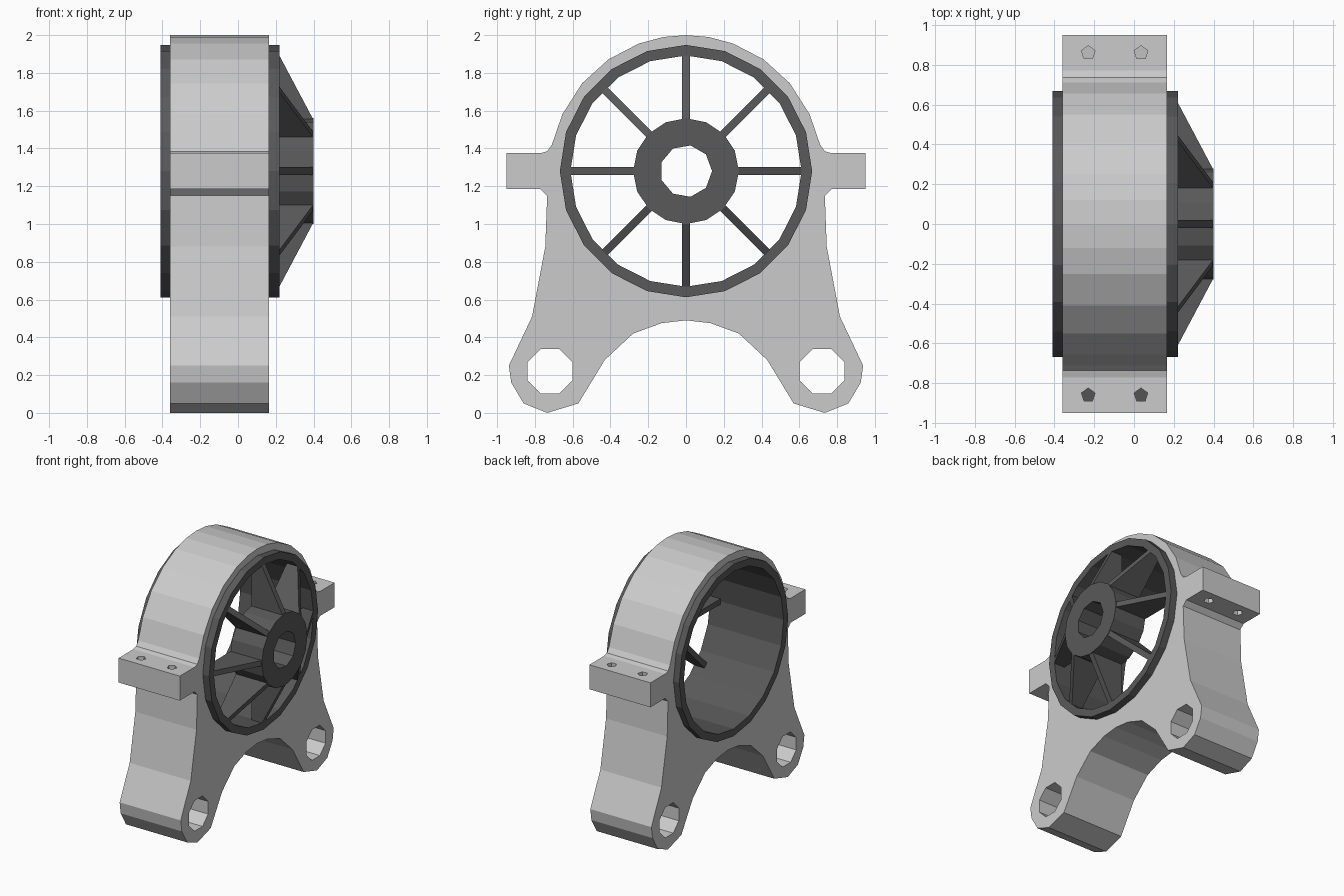
import bpy, bmesh
from math import sin, cos, pi
from mathutils import Matrix, Vector

if "Cube" in bpy.data.objects:
    bpy.data.objects.remove(bpy.data.objects["Cube"])

CZ = 1.28                      # height of the bore axis
BACK, FRONT = -0.36, 0.165     # bracket depth along x

dark = bpy.data.materials.new("dark_grey")
dark.diffuse_color = (0.1, 0.1, 0.1, 1)
dark.use_nodes = True
dark.node_tree.nodes["Principled BSDF"].inputs["Base Color"].default_value = dark.diffuse_color

# local (u, v, w) -> world (y, z, x)
TO_WORLD = Matrix(((0, 0, 1, 0), (1, 0, 0, 0), (0, 1, 0, 0), (0, 0, 0, 1)))


def ngon(cy, cz, r, n, turn=0.0):
    return [(cy + r * cos(turn + 2 * pi * i / n), cz + r * sin(turn + 2 * pi * i / n)) for i in range(n)]


def plate(name, loops, x0, x1, mat=None):
    """Extrude (y, z) loops from x0 to x1; inner loops become holes."""
    cu = bpy.data.curves.new(name + "_profile", 'CURVE')
    cu.dimensions, cu.fill_mode, cu.extrude = '2D', 'BOTH', (x1 - x0) / 2
    for pts in loops:
        sp = cu.splines.new('POLY')
        sp.points.add(len(pts) - 1)
        for p, (y, z) in zip(sp.points, pts):
            p.co = (y, z, 0, 1)
        sp.use_cyclic_u = True
    tmp = bpy.data.objects.new(name + "_tmp", cu)
    bpy.context.collection.objects.link(tmp)
    bpy.context.view_layer.update()
    me = bpy.data.meshes.new_from_object(tmp.evaluated_get(bpy.context.evaluated_depsgraph_get()))
    bpy.data.objects.remove(tmp)
    bm = bmesh.new()
    bm.from_mesh(me)
    bm.transform(Matrix.Translation(((x0 + x1) / 2, 0, 0)) @ TO_WORLD)
    bmesh.ops.remove_doubles(bm, verts=bm.verts, dist=1e-5)
    return finish(name, bm, mat)


def finish(name, bm, mat=None):
    bmesh.ops.recalc_face_normals(bm, faces=bm.faces)
    for f in bm.faces:
        f.smooth = False
        f.material_index = 0
    me = bpy.data.meshes.new(name)
    bm.to_mesh(me)
    bm.free()
    if mat:
        me.materials.append(mat)
    ob = bpy.data.objects.new(name, me)
    bpy.context.collection.objects.link(ob)
    return ob


# bracket: half outline, mirrored across y = 0
half = [(0.12, 1.99), (0.25, 1.955), (0.41, 1.872), (0.55, 1.745), (0.655, 1.58), (0.71, 1.42),
        (0.735, 1.385), (0.77, 1.375), (0.95, 1.375), (0.95, 1.185), (0.77, 1.185), (0.735, 1.15),
        (0.745, 0.88), (0.815, 0.51), (0.938, 0.25), (0.925, 0.16), (0.86, 0.05), (0.735, 0.0),
        (0.57, 0.05), (0.43, 0.28), (0.28, 0.42), (0.13, 0.475)]
outline = [(0, 2.0)] + half + [(0, 0.49)] + [(-y, z) for y, z in reversed(half)]
bore = ngon(0, CZ, 0.668, 20)
feet = [ngon(s * 0.72, 0.22, 0.128, 8, pi / 8) for s in (-1, 1)]
bracket = plate("bracket", [outline, bore] + feet, BACK, FRONT)

# bolt holes through the side lugs
bm = bmesh.new()
for x in (-0.23, 0.035):
    for y in (-0.86, 0.86):
        bmesh.ops.create_cone(bm, cap_ends=True, segments=5, radius1=0.036, radius2=0.036, depth=0.4,
                              matrix=Matrix.Translation((x, y, CZ)))
cutter = finish("lug_hole_cutter", bm)
cutter.hide_render = True
cutter.hide_set(True)
mod = bracket.modifiers.new("lug_holes", 'BOOLEAN')
mod.operation, mod.solver, mod.object = 'DIFFERENCE', 'EXACT', cutter

# bushing lining the bore, and the hub in front of it
plate("bushing", [bore, ngon(0, CZ, 0.612, 20)], -0.41, 0.22, dark)
plate("hub", [ngon(0, CZ, 0.28, 16), ngon(0, CZ, 0.138, 9)], 0.13, 0.40, dark)

# eight tapered spokes, profile given as (x, radius)
spoke = [(0.13, 0.64), (0.21, 0.64), (0.22, 0.61), (0.395, 0.28), (0.395, 0.26), (0.13, 0.26)]
bm = bmesh.new()
for k in range(8):
    rot = Matrix.Translation((0, 0, CZ)) @ Matrix.Rotation(k * pi / 4, 4, 'X')
    a, b = [[bm.verts.new(rot @ Vector((x, t, r))) for x, r in spoke] for t in (-0.021, 0.021)]
    bm.faces.new(a)
    bm.faces.new(b[::-1])
    for i in range(len(spoke)):
        j = (i + 1) % len(spoke)
        bm.faces.new((a[j], a[i], b[i], b[j]))
finish("spokes", bm, dark)
